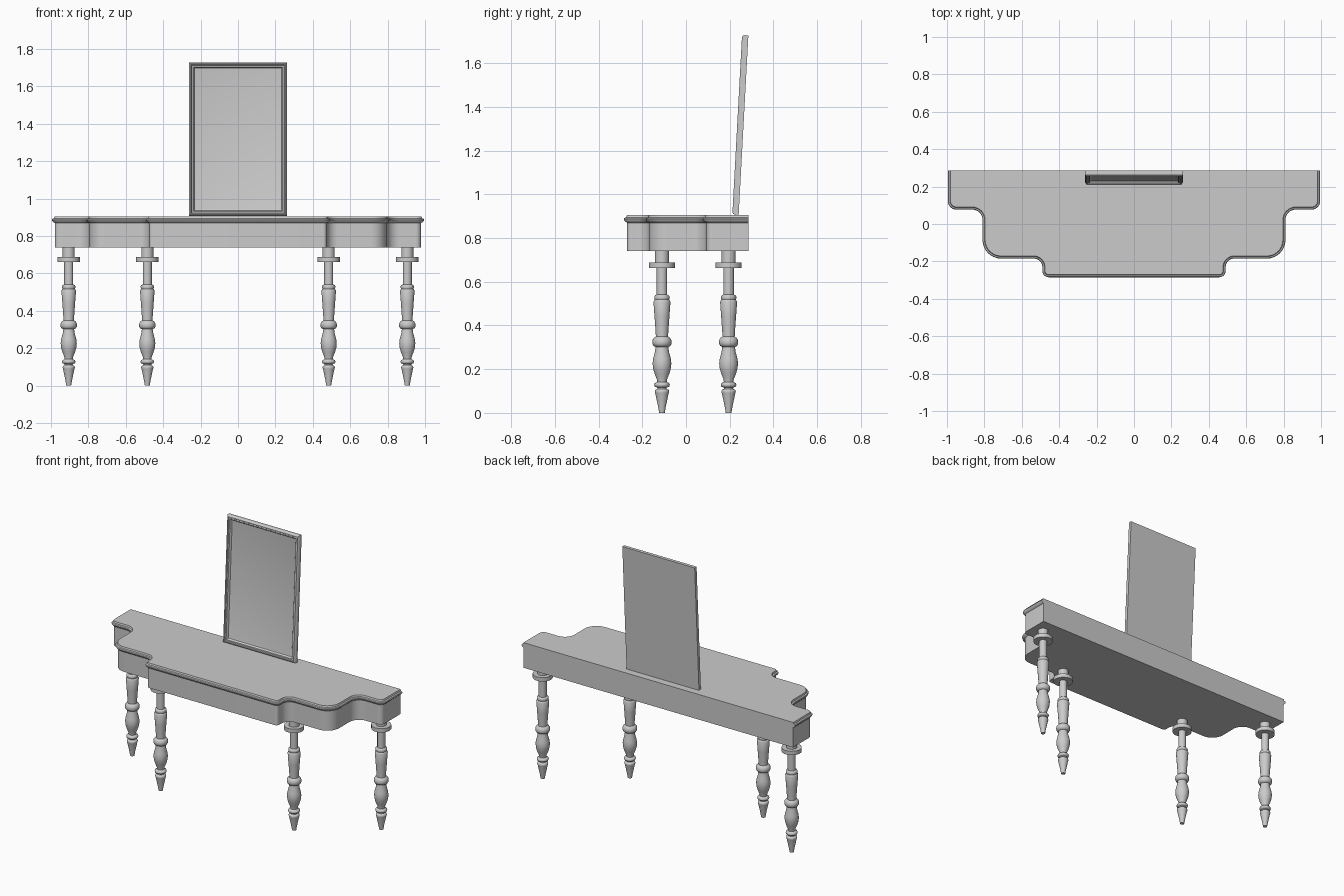
import bpy, bmesh
from math import sin, cos, pi, radians
from mathutils import Vector, Matrix

if "Cube" in bpy.data.objects:
    bpy.data.objects.remove(bpy.data.objects["Cube"])


def finish(name, bm, angle=35):
    bmesh.ops.recalc_face_normals(bm, faces=bm.faces)
    me = bpy.data.meshes.new(name)
    bm.to_mesh(me)
    bm.free()
    ob = bpy.data.objects.new(name, me)
    bpy.context.collection.objects.link(ob)
    bpy.ops.object.select_all(action='DESELECT')
    ob.select_set(True)
    bpy.context.view_layer.objects.active = ob
    bpy.ops.object.shade_smooth_by_angle(angle=radians(angle))
    return ob


def loft(name, rings, angle=35):
    """Bridge closed rings of equal length and cap both ends."""
    bm = bmesh.new()
    vs = [[bm.verts.new(p) for p in r] for r in rings]
    n = len(vs[0])
    for a, b in zip(vs, vs[1:]):
        for i in range(n):
            j = (i + 1) % n
            bm.faces.new((a[i], a[j], b[j], b[i]))
    bm.faces.new(vs[0])
    bm.faces.new(vs[-1])
    return finish(name, bm, angle)


def arc(cx, cy, r, a0, a1, n=8):
    return [(cx + r * cos(radians(a0 + (a1 - a0) * i / n)),
             cy + r * sin(radians(a0 + (a1 - a0) * i / n))) for i in range(n + 1)]


def inset(pts, d):
    """Mitred inward offset of a clockwise outline."""
    out = []
    for i, p in enumerate(pts):
        p = Vector(p)
        e0 = (p - Vector(pts[i - 1])).normalized()
        e1 = (Vector(pts[(i + 1) % len(pts)]) - p).normalized()
        n0, n1 = Vector((e0.y, -e0.x)), Vector((e1.y, -e1.x))
        m = (n0 + n1).normalized()
        out.append(p + m * (d / m.dot(n0)))
    return out


# Table top and apron: stepped, rounded outline, right half then mirrored
BACK = 0.287
half = [(0.995, BACK)]
half += arc(0.95, 0.122, 0.045, 0, -90)
half += arc(0.865, 0.022, 0.055, 90, 180)
half += arc(0.71, -0.085, 0.10, 0, -90)
half += arc(0.535, -0.23, 0.045, 90, 180)
half += arc(0.455, -0.25, 0.035, 0, -90)
outline = half + [(-x, y) for x, y in reversed(half)]

edge_profile = [(0.016, 0.74), (0.016, 0.87), (0.009, 0.874), (0.002, 0.881),
                (0, 0.887), (0.003, 0.892), (0.011, 0.895), (0.014, 0.905)]
rings = []
for d, z in edge_profile:
    ring = []
    for (ox, oy), p in zip(outline, inset(outline, d)):
        ring.append((p.x, BACK if oy == BACK else p.y, z))  # back stays flush
    rings.append(ring)
loft("table_top", rings)

# Turned legs
leg_profile = [(0.013, 0), (0.017, 0.025), (0.029, 0.082), (0.031, 0.09), (0.033, 0.097),
               (0.031, 0.105), (0.021, 0.11), (0.022, 0.116), (0.033, 0.12), (0.036, 0.128),
               (0.033, 0.136), (0.022, 0.142), (0.024, 0.155), (0.034, 0.18), (0.041, 0.205),
               (0.043, 0.228), (0.040, 0.25), (0.032, 0.28), (0.029, 0.302), (0.038, 0.306),
               (0.043, 0.315), (0.044, 0.325), (0.042, 0.336), (0.036, 0.344), (0.028, 0.349),
               (0.029, 0.37), (0.034, 0.44), (0.039, 0.508), (0.036, 0.514), (0.033, 0.518),
               (0.035, 0.524), (0.035, 0.532), (0.032, 0.538), (0.024, 0.541), (0.024, 0.662),
               (0.06, 0.662), (0.06, 0.688), (0.032, 0.688), (0.032, 0.745)]
N = 24
for side, s in (("left", -1), ("right", 1)):
    for kind, x, y in (("back", 0.905, 0.195), ("front", 0.485, -0.11)):
        loft(f"{side}_{kind}_leg",
             [[(s * x + r * cos(2 * pi * i / N), y + r * sin(2 * pi * i / N), z)
               for i in range(N)] for r, z in leg_profile], 50)

# Mirror: moulded frame around a recessed glass panel, leaning back
W, H = 0.263, 0.823
frame_profile = [(0, 0), (0, -0.018), (0.003, -0.024), (0.008, -0.029), (0.013, -0.029),
                 (0.016, -0.024), (0.024, -0.024), (0.028, -0.019), (0.031, -0.012),
                 (0.038, -0.010)]
rings = [[(-W + d, y, d), (W - d, y, d), (W - d, y, H - d), (-W + d, y, H - d)]
         for d, y in frame_profile]
mirror = loft("mirror", rings, 20)
mirror.data.transform(Matrix.Translation((0, 0.241, 0.906)) @ Matrix.Rotation(radians(-3.1), 4, 'X'))
